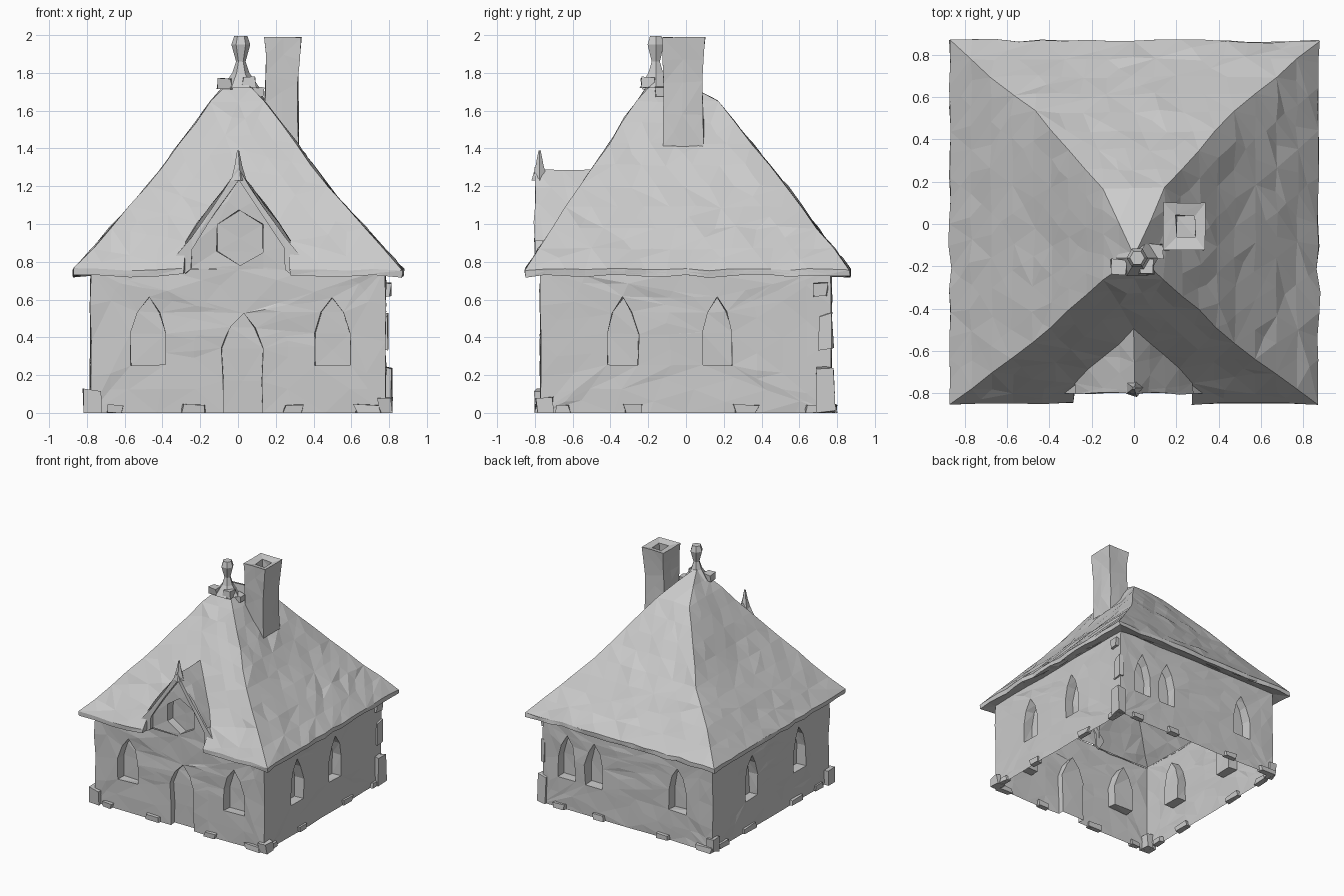
import bpy, bmesh, math, random
from mathutils import Vector, Matrix, noise

if "Cube" in bpy.data.objects:
    bpy.data.objects.remove(bpy.data.objects["Cube"])

random.seed(4)
WX, WY = 0.78, 0.77          # wall half sizes
EAVE = 0.76


def link(name, bm):
    bmesh.ops.recalc_face_normals(bm, faces=bm.faces)
    me = bpy.data.meshes.new(name)
    bm.to_mesh(me)
    bm.free()
    ob = bpy.data.objects.new(name, me)
    bpy.context.collection.objects.link(ob)
    return ob


def roughen(bm, amp=0.011, longest=0.24):
    """Break faces into irregular triangles and weather them."""
    for _ in range(4):
        bmesh.ops.triangulate(bm, faces=bm.faces)
        long = [e for e in bm.edges if e.calc_length() > longest]
        if long:
            bmesh.ops.subdivide_edges(bm, edges=long, cuts=1)
    bmesh.ops.triangulate(bm, faces=bm.faces)
    for v in bm.verts:
        d = noise.noise_vector(v.co * 9) * amp
        if v.co.z < 0.01:
            d.z = 0
        v.co += d


def add_polys(bm, polys):
    for p in polys:
        bm.faces.new([bm.verts.new(c) for c in p])
    bmesh.ops.remove_doubles(bm, verts=bm.verts, dist=1e-4)


def add_prism(bm, outline, y0, y1, angle=0):
    """Extrude an (x, z) outline from y0 to y1, turned about z."""
    rot = Matrix.Rotation(math.radians(angle), 3, 'Z')
    a = [bm.verts.new(rot @ Vector((x, y0, z))) for x, z in outline]
    b = [bm.verts.new(rot @ Vector((x, y1, z))) for x, z in outline]
    n = len(a)
    bm.faces.new(a)
    bm.faces.new(b[::-1])
    for i in range(n):
        j = (i + 1) % n
        bm.faces.new((a[i], b[i], b[j], a[j]))


def arch(u, w, z0, spring, top):
    """Pointed arch outline."""
    h = w / 2
    m = spring + (top - spring) * 0.6
    return [(u - h, z0), (u + h, z0), (u + h, spring), (u + h * 0.62, m),
            (u, top), (u - h * 0.62, m), (u - h, spring)]


def carve(name, solid, cutter, drop):
    """Cut recesses, then remove hidden faces to leave an open shell."""
    ob, cut = link(name, solid), link(name + "_cutter", cutter)
    mod = ob.modifiers.new("cut", 'BOOLEAN')
    mod.object, mod.operation, mod.solver = cut, 'DIFFERENCE', 'EXACT'
    dg = bpy.context.evaluated_depsgraph_get()
    bm = bmesh.new()
    bm.from_mesh(bpy.data.meshes.new_from_object(ob.evaluated_get(dg)))
    bpy.data.objects.remove(ob)
    bpy.data.objects.remove(cut)
    bm.normal_update()
    bmesh.ops.delete(bm, geom=[f for f in bm.faces if drop(f)], context='FACES')
    roughen(bm)
    return link(name, bm)


# Walls with recessed arched windows and door
box, cuts = bmesh.new(), bmesh.new()
add_prism(box, [(-WX, 0), (WX, 0), (WX, EAVE), (-WX, EAVE)], -WY, WY)
windows = {0: (-0.475, 0.5), 90: (-0.335, 0.165),
           180: (-0.56, -0.31, 0.46), 270: (-0.25, 0.38)}
for angle, places in windows.items():
    d = WY if angle % 180 == 0 else WX
    for u in places:
        w = 0.19 if angle == 0 else 0.16
        add_prism(cuts, arch(u, w, 0.25, 0.42, 0.61), -d - 0.05, -d + 0.08, angle)
add_prism(cuts, arch(0.025, 0.21, -0.1, 0.34, 0.53), -WY - 0.05, -WY + 0.05)


def wall_cap(f):
    z = f.calc_center_median().z
    return abs(f.normal.z) > 0.9 and (z < 0.01 or z > 0.7)


carve("walls", box, cuts, wall_cap)

# Gable wall with hexagonal window
box, cuts = bmesh.new(), bmesh.new()
add_prism(box, [(-0.26, EAVE), (0.26, EAVE), (0.26, 0.88), (0, 1.24), (-0.26, 0.88)], -WY, -0.5)
hexagon = [(0.01 + 0.14 * math.sin(k * math.pi / 3), 0.925 + 0.145 * math.cos(k * math.pi / 3))
           for k in range(6)]
add_prism(cuts, hexagon, -WY - 0.05, -WY + 0.07)
carve("gable_wall", box, cuts, lambda f: f.calc_center_median().y > -0.69)


# Hipped roof: rings from eave to peak, front slope notched for the gable
def ring(z, x, back):
    y = -0.85 + (z - EAVE) * 0.66
    return [(-x, y, z), (x, y, z), (x, back, z), (-x, back, z)]


def on_front(x, z):
    return (x, -0.85 + (z - EAVE) * 0.66, z)


rings = [ring(EAVE, 0.87, 0.865), ring(1.2, 0.475, 0.53), ring(1.65, 0.145, 0.17)]
G = 0.28
polys = []
for lo, hi in zip(rings, rings[1:]):
    for i in (1, 2, 3):
        j = (i + 1) % 4
        polys.append([lo[i], lo[j], hi[j], hi[i]])
notch = [on_front(-G, EAVE), on_front(-G, 0.91), on_front(0, 1.29),
         on_front(G, 0.91), on_front(G, EAVE)]
polys.append([rings[0][0]] + notch + [r[1] for r in rings] + [rings[2][0], rings[1][0]])
peak = (0, -0.15, 1.81)
polys += [[rings[2][i], rings[2][(i + 1) % 4], peak] for i in range(4)]
# eave lip and soffit
outer = [notch[4]] + [rings[0][i] for i in (1, 2, 3, 0)] + [notch[0]]
lower = [(x, y, 0.725) for x, y, z in outer]
inner = [(G, -WY, 0.745), (WX, -WY, 0.745), (WX, WY, 0.745),
         (-WX, WY, 0.745), (-WX, -WY, 0.745), (-G, -WY, 0.745)]
for a, b in ((outer, lower), (lower, inner)):
    polys += [[a[i], a[i + 1], b[i + 1], b[i]] for i in range(5)]
# gable roof slopes and notch cheeks
for s, v in ((-1, notch[1]), (1, notch[3])):
    polys.append([(0, -0.8, 1.29), (s * G, -0.8, 0.91), v, notch[2]])
    polys.append([(s * G, -0.85, EAVE), v, (s * G, -WY, EAVE), (s * G, -0.85, 0.725)])
bm = bmesh.new()
add_polys(bm, polys)
roughen(bm, 0.016, 0.2)
link("roof", bm)

# Gable trim boards
bm = bmesh.new()
for s in (-1, 1):
    add_prism(bm, [(0, 1.3), (s * 0.13, 1.09), (s * 0.25, 0.93), (s * 0.33, 0.83), (s * 0.28, 0.735),
                   (s * 0.25, 0.76), (s * 0.245, 0.87), (s * 0.12, 1.06), (0, 1.235)],
              -0.8, -0.76)
roughen(bm, 0.008)
link("gable_trim", bm)


# Finials
def finial(name, x, y, profile, sides=6):
    bm = bmesh.new()
    loops = [[(x + r * math.cos(k * math.tau / sides), y + r * math.sin(k * math.tau / sides), z)
              for k in range(sides)] for r, z in profile]
    polys = [[a[k], a[(k + 1) % sides], b[(k + 1) % sides], b[k]]
             for a, b in zip(loops, loops[1:]) for k in range(sides)]
    add_polys(bm, polys + [loops[-1]])
    link(name, bm)


finial("roof_finial", 0.015, -0.16,
       [(0.1, 1.72), (0.045, 1.8), (0.025, 1.86), (0.05, 1.95), (0.035, 1.995)])
finial("gable_finial", 0.0, -0.775, [(0.045, 1.23), (0.022, 1.31), (0.006, 1.39)], 5)


# Chimney: open-bottomed stack with a sunken flue
def square(x0, x1, y0, y1, za, zb):
    return [(x0, y0, za), (x1, y0, zb), (x1, y1, zb), (x0, y1, za)]


loops = [square(0.14, 0.32, -0.12, 0.09, 1.64, 1.41),
         square(0.15, 0.315, -0.12, 0.085, 1.8, 1.75),
         square(0.14, 0.335, -0.125, 0.1, 1.99, 1.99),
         square(0.2, 0.29, -0.065, 0.04, 1.975, 1.975),
         square(0.2, 0.29, -0.065, 0.04, 1.9, 1.9)]
bm = bmesh.new()
add_polys(bm, [[a[k], a[(k + 1) % 4], b[(k + 1) % 4], b[k]]
               for a, b in zip(loops, loops[1:]) for k in range(4)] + [loops[-1]])
roughen(bm, 0.009, 0.18)
link("chimney", bm)


# Loose stones around the base, broken corners and peak
def stone(bm, loc, size):
    verts = bmesh.ops.create_cube(bm, size=1)['verts']
    for v in verts:
        v.co = Vector([l + c * s * random.uniform(0.7, 1.1) for l, c, s in zip(loc, v.co, size)])
        v.co.z = max(v.co.z, 0)


bm = bmesh.new()
for angle in (0, 90, 180, 270):
    rot = Matrix.Rotation(math.radians(angle), 3, 'Z')
    for u in (-0.62, -0.25, 0.3, 0.66):
        p = rot @ Vector((u + random.uniform(-0.06, 0.06), -0.775, 0.02))
        along = random.uniform(0.08, 0.16)
        stone(bm, p, (along, 0.05, 0.05) if angle % 180 == 0 else (0.05, along, 0.05))
for loc, size in (((-0.77, -0.75, 0.06), (0.1, 0.1, 0.13)), ((0.78, -0.75, 0.04), (0.08, 0.1, 0.1)),
                  ((0.78, 0.74, 0.12), (0.08, 0.1, 0.26)), ((0.775, 0.74, 0.42), (0.04, 0.08, 0.2)),
                  ((0.78, 0.71, 0.65), (0.06, 0.08, 0.08)), ((-0.77, 0.75, 0.06), (0.08, 0.08, 0.12))):
    stone(bm, loc, size)
for loc in ((0.1, -0.13, 1.7), (0.06, -0.2, 1.75), (-0.07, -0.2, 1.74)):
    stone(bm, loc, (0.08, 0.08, 0.06))
link("loose_stones", bm)
